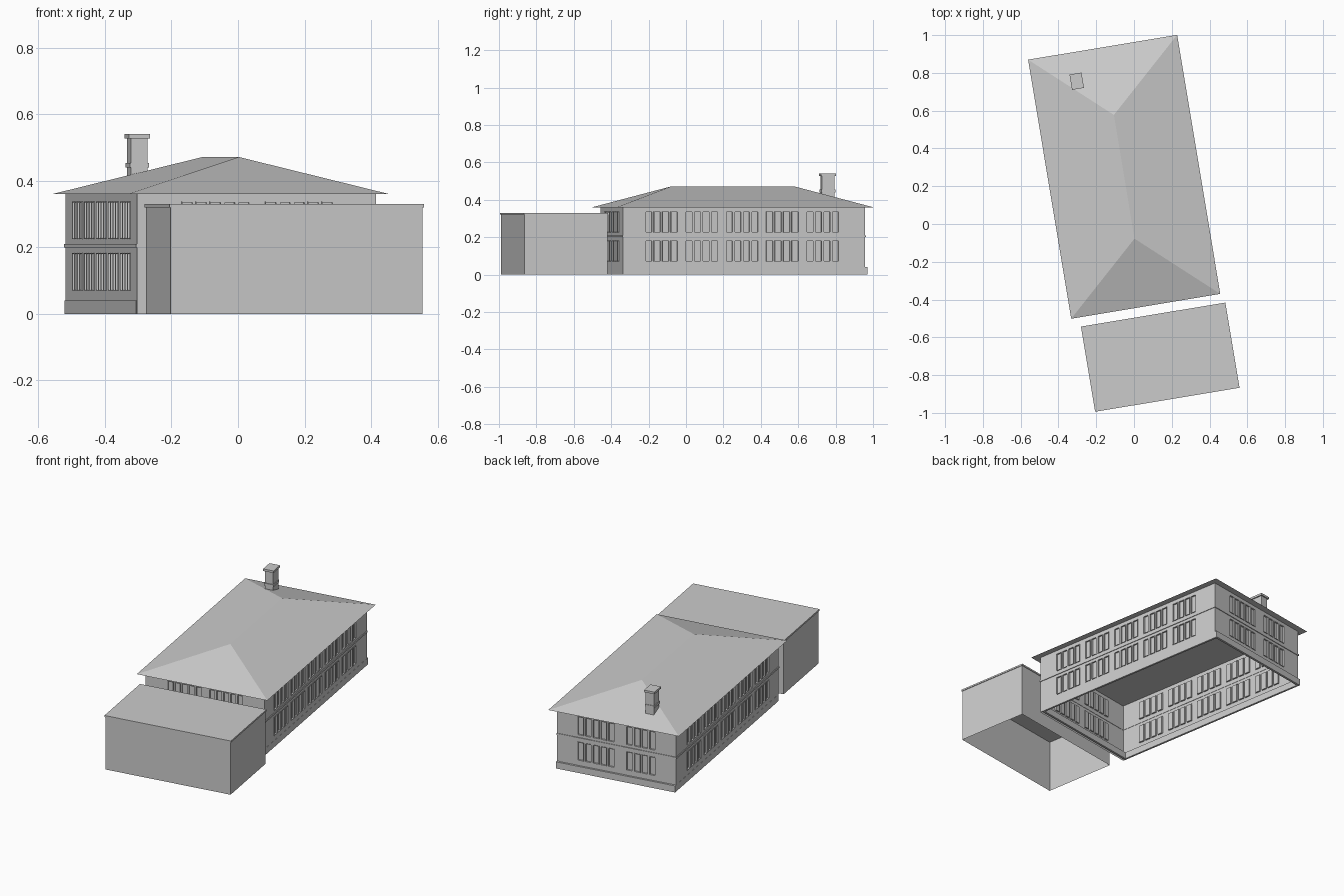
import bpy, bmesh, math
from mathutils import Matrix, Vector

cube = bpy.data.objects.get("Cube")
if cube:
    bpy.data.objects.remove(cube)

TURN = math.radians(9.45)
HALL = Vector((-0.052, 0.25, 0))       # centre of the main building
ANNEX = Vector((0.139, -0.705, 0))     # centre of the flat-roofed annex
HW, HL, EAVE = 0.364, 0.656, 0.36      # half width, half length, eave height

grey = bpy.data.materials.new("light_grey")
grey.use_nodes = True
colour = (0.6, 0.6, 0.6, 1)
grey.diffuse_color = colour
grey.node_tree.nodes["Principled BSDF"].inputs["Base Color"].default_value = colour


def finish(name, bm, centre):
    mesh = bpy.data.meshes.new(name)
    bm.to_mesh(mesh)
    bm.free()
    mesh.materials.append(grey)
    ob = bpy.data.objects.new(name, mesh)
    ob.location = centre
    ob.rotation_euler.z = TURN
    bpy.context.collection.objects.link(ob)
    return ob


def box(name, centre, w, l, z0, z1, offset=(0, 0), open_bottom=False):
    bm = bmesh.new()
    m = Matrix.Translation((*offset, (z0 + z1) / 2)) @ Matrix.Diagonal((w, l, z1 - z0, 1))
    bmesh.ops.create_cube(bm, size=1, matrix=m)
    if open_bottom:
        low = [f for f in bm.faces if f.normal.z < -0.5]
        bmesh.ops.delete(bm, geom=low, context='FACES')
    return finish(name, bm, centre)


def ring(name, centre, hw, hl, z0, z1, depth, offset=(0, 0)):
    """Rectangular band around the walls, open in the middle."""
    bm = bmesh.new()
    loops = []
    for inset, z in ((depth, z0), (0, z0), (0, z1), (depth, z1)):
        a, b = hw - inset, hl - inset
        loops.append([bm.verts.new((x * a + offset[0], y * b + offset[1], z))
                      for x, y in ((-1, -1), (1, -1), (1, 1), (-1, 1))])
    for i in range(4):
        lo, hi = loops[i], loops[(i + 1) % 4]
        for j in range(4):
            k = (j + 1) % 4
            bm.faces.new((lo[j], lo[k], hi[k], hi[j]))
    return finish(name, bm, centre)


def window_wall(name, side, half, out, groups):
    """Wall sheet with two storeys of framed, recessed panes.
    groups: (centre, pane count, pitch)"""
    panes = []
    for mid, count, pitch in groups:
        for i in range(count):
            c = mid + (i - (count - 1) / 2) * pitch
            panes.append((c - pitch * 0.41, c + pitch * 0.41))
    rows = [(0.07, 0.183), (0.225, 0.338)]
    xs = sorted([-half, half] + [v for p in panes for v in p])
    zs = sorted([0, EAVE] + [v for r in rows for v in r])
    bm = bmesh.new()
    grid = [[bm.verts.new((x, -out, z)) for x in xs] for z in zs]
    openings = []
    for r in range(len(zs) - 1):
        for c in range(len(xs) - 1):
            f = bm.faces.new((grid[r][c], grid[r][c + 1], grid[r + 1][c + 1], grid[r + 1][c]))
            if r % 2 and c % 2:
                openings.append(f)
    bm.normal_update()
    # raised casing, then the recessed pane
    bmesh.ops.inset_individual(bm, faces=openings, thickness=0.0005, depth=0.003)
    bmesh.ops.inset_individual(bm, faces=openings, thickness=0.003, depth=0)
    bmesh.ops.inset_individual(bm, faces=openings, thickness=0.0005, depth=-0.009)
    bmesh.ops.rotate(bm, verts=bm.verts, matrix=Matrix.Rotation(side * math.pi / 2, 3, 'Z'))
    return finish(name, bm, HALL)


# Main building walls
long_groups = [(-0.01 + 0.2185 * i, 4, 0.046) for i in range(-2, 3)]
window_wall("front_wall", 0, HW, HL, [(-0.125, 5, 0.043), (0.13, 5, 0.043)])
window_wall("left_wall", 1, HL, HW, long_groups)
window_wall("back_wall", 2, HW, HL, [(-0.125, 5, 0.047), (0.15, 4, 0.047)])
window_wall("right_wall", 3, HL, HW, [(-c, n, p) for c, n, p in long_groups])

# Plinth and string course
ring("plinth", HALL, HW + 0.001, HL, 0, 0.04, 0.012, offset=(0, 0.014))
ring("string_course", HALL, HW + 0.004, HL + 0.004, 0.2, 0.21, 0.006)

# Hipped roof with flat soffit
bm = bmesh.new()
eaves = [bm.verts.new((x * 0.4, y * 0.695, EAVE)) for x, y in ((-1, -1), (1, -1), (1, 1), (-1, 1))]
south, north = [bm.verts.new((0, y, 0.472)) for y in (-0.332, 0.332)]
a, b, c, d = eaves
for face in ((a, b, south), (b, c, north, south), (c, d, north), (d, a, south, north), (d, c, b, a)):
    bm.faces.new(face)
finish("hipped_roof", bm, HALL)

# Chimney: shaft, collar and cap
CHIMNEY = Vector((-0.303, 0.756, 0))
box("chimney_shaft", CHIMNEY, 0.05, 0.068, 0.37, 0.535)
box("chimney_collar", CHIMNEY, 0.058, 0.076, 0.44, 0.454)
box("chimney_cap", CHIMNEY, 0.064, 0.082, 0.528, 0.541)

# Flat-roofed annex
box("annex_walls", ANNEX, 0.768, 0.45, 0, 0.322, open_bottom=True)
box("annex_roof", ANNEX, 0.775, 0.457, 0.32, 0.33)
